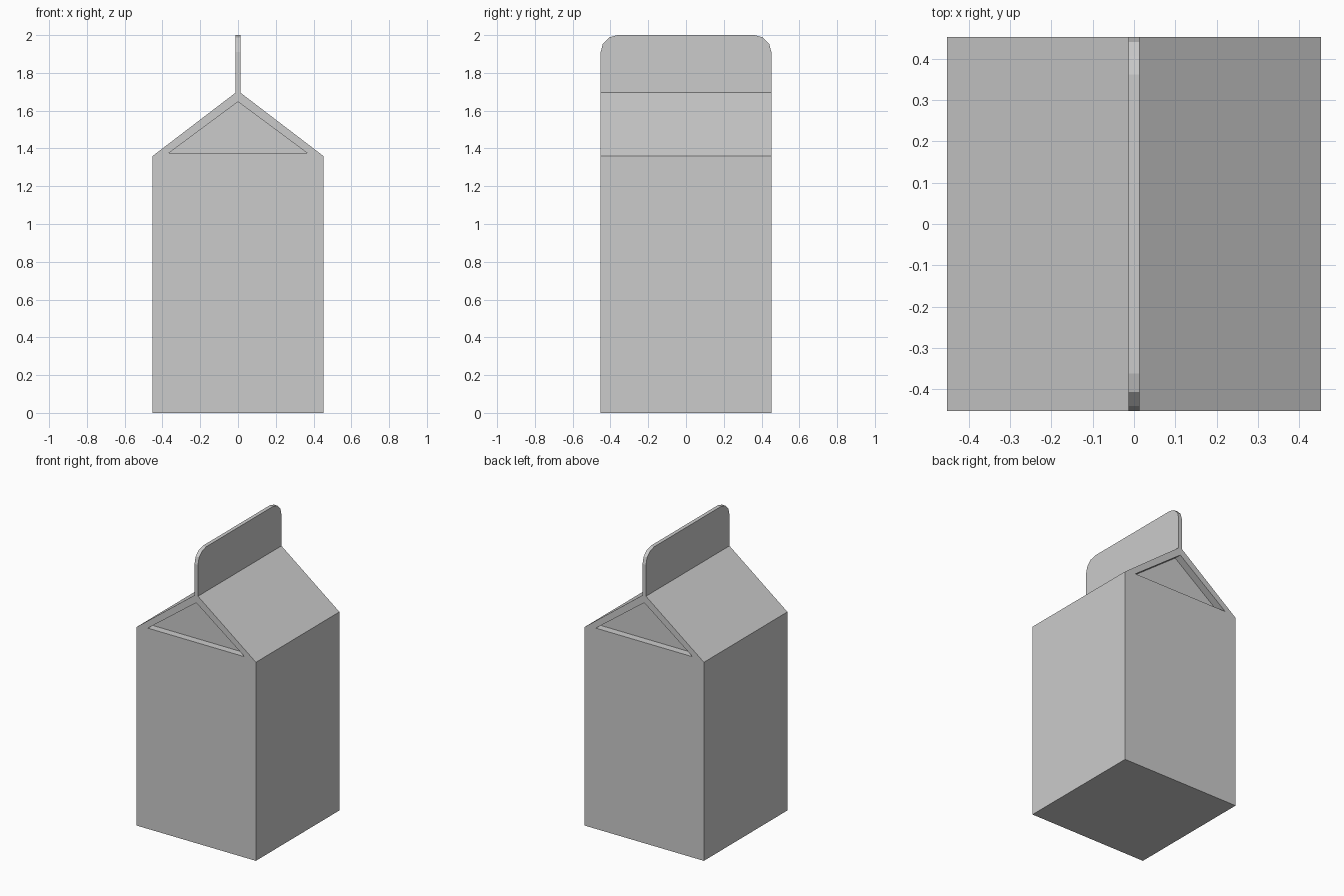
import bpy, bmesh, math
from mathutils import Vector

if "Cube" in bpy.data.objects:
    bpy.data.objects.remove(bpy.data.objects["Cube"])

HALF = 0.452      # half width and half depth of the carton
EAVE = 1.36       # where the walls end
RIDGE = 1.695     # where the fin starts
TOP = 2.0
FIN = 0.013       # half thickness of the fin
RECESS = 0.05     # depth of the gable folds

card = bpy.data.materials.new("grey card")
card.diffuse_color = (0.6, 0.6, 0.6, 1)
card.use_nodes = True
card.node_tree.nodes["Principled BSDF"].inputs["Base Color"].default_value = card.diffuse_color


def prism(name, outline, along):
    """Closed prism: extrude a planar outline along a vector."""
    bm = bmesh.new()
    face = bm.faces.new([bm.verts.new(p) for p in outline])
    out = bmesh.ops.extrude_face_region(bm, geom=[face], use_keep_orig=True)
    verts = [g for g in out["geom"] if isinstance(g, bmesh.types.BMVert)]
    bmesh.ops.translate(bm, verts=verts, vec=Vector(along))
    bmesh.ops.recalc_face_normals(bm, faces=bm.faces)
    mesh = bpy.data.meshes.new(name)
    bm.to_mesh(mesh)
    bm.free()
    mesh.materials.append(card)
    obj = bpy.data.objects.new(name, mesh)
    bpy.context.collection.objects.link(obj)
    return obj


# Carton body with a gabled roof
profile = [(-HALF, 0), (HALF, 0), (HALF, EAVE), (FIN, RIDGE), (-FIN, RIDGE), (-HALF, EAVE)]
body = prism("carton_body", [(x, -HALF, z) for x, z in profile], (0, 2 * HALF, 0))

# Triangular recess in the front and back gables
gable = [(-0.367, 1.375), (0.367, 1.375), (0, 1.647)]
for side, label in ((-1, "front"), (1, "back")):
    y = side * (HALF - RECESS)
    cutter = prism(label + "_recess_cutter", [(x, y, z) for x, z in gable], (0, side * 0.2, 0))
    cutter.hide_render = True
    mod = body.modifiers.new(label + "_recess", "BOOLEAN")
    mod.operation = "DIFFERENCE"
    mod.solver = "EXACT"
    mod.object = cutter
    bpy.context.view_layer.objects.active = body
    bpy.ops.object.modifier_apply(modifier=mod.name)
    bpy.data.objects.remove(cutter, do_unlink=True)

# Upright sealed fin with rounded top corners
R = 0.09
fin_outline = [(-HALF, RIDGE), (HALF, RIDGE)]
for i in range(8):
    step = i if i < 4 else i - 1
    sign = 1 if i < 4 else -1
    a = math.radians(30 * step)
    fin_outline.append((sign * (HALF - R) + R * math.cos(a), TOP - R + R * math.sin(a)))
prism("top_fin", [(-FIN, y, z) for y, z in fin_outline], (2 * FIN, 0, 0))
